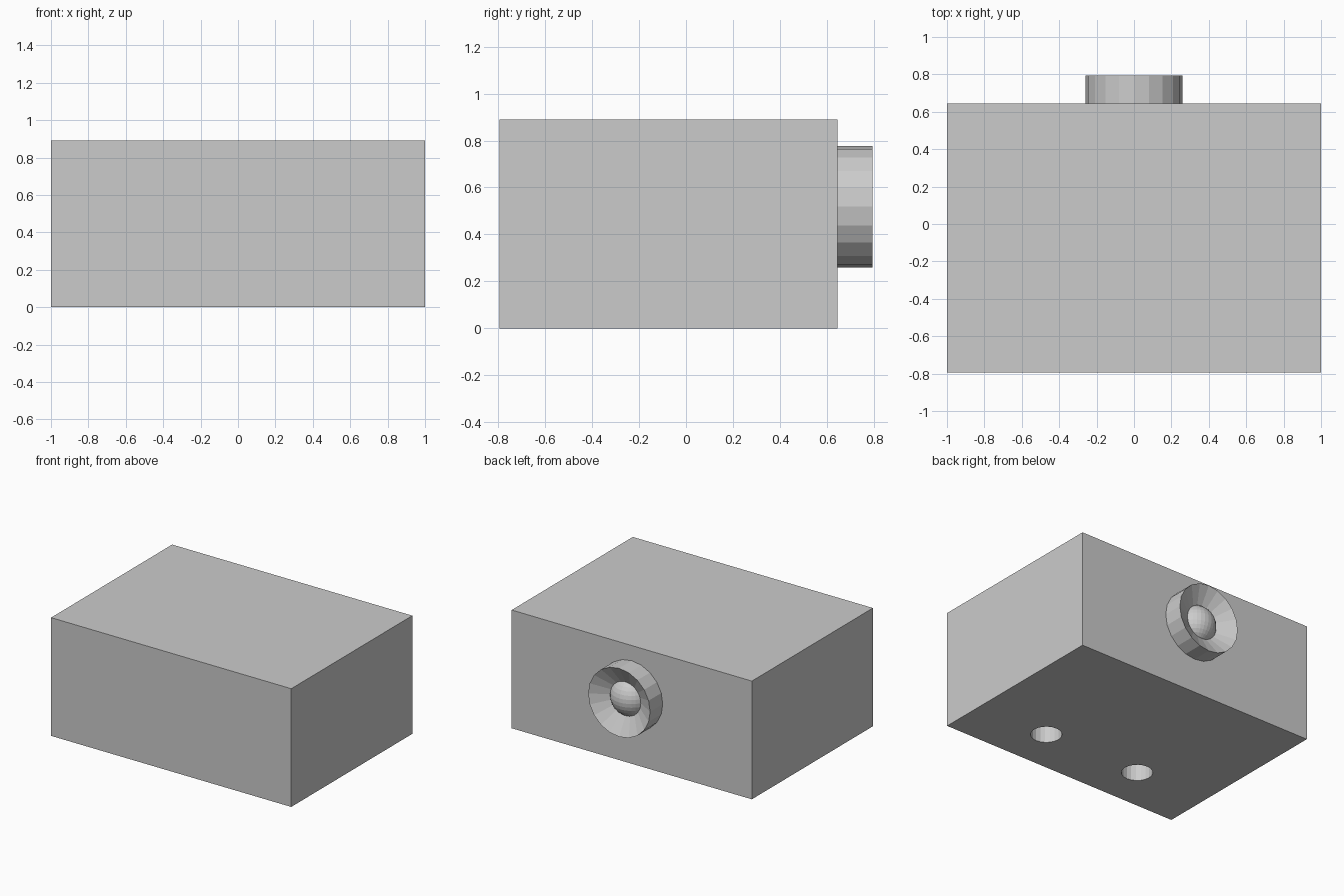
import bpy, bmesh, math
from mathutils import Matrix

if "Cube" in bpy.data.objects:
    bpy.data.objects.remove(bpy.data.objects["Cube"])

SIDES = 20
BACK, RIM_Y, RING_R, RING_Z = 0.645, 0.795, 0.258, 0.518


def add_object(name, bm):
    bmesh.ops.recalc_face_normals(bm, faces=bm.faces)
    mesh = bpy.data.meshes.new(name)
    bm.to_mesh(mesh)
    bm.free()
    obj = bpy.data.objects.new(name, mesh)
    bpy.context.collection.objects.link(obj)
    return obj


# Main box
bm = bmesh.new()
size = (2.0, BACK + RIM_Y, 0.89)
bmesh.ops.create_cube(bm, size=1, matrix=Matrix.Translation((0, (BACK - RIM_Y) / 2, size[2] / 2))
                      @ Matrix.Diagonal((*size, 1)))
body = add_object("body", bm)

# Two round mounting holes in the underside
HOLE_DEPTH = 0.3
for side, x in (("left", -0.405), ("right", 0.405)):
    bm = bmesh.new()
    bmesh.ops.create_cone(bm, cap_ends=True, segments=SIDES, radius1=0.108, radius2=0.108,
                          depth=HOLE_DEPTH * 2, matrix=Matrix.Translation((x, -0.45, 0)))
    cutter = add_object(side + "_hole_cutter", bm)
    cutter.hide_render = True
    cutter.display_type = 'WIRE'
    cut = body.modifiers.new(side + "_hole", 'BOOLEAN')
    cut.operation = 'DIFFERENCE'
    cut.solver = 'EXACT'
    cut.object = cutter

# Round collar on the back with a conical recess
bm = bmesh.new()
base, rim = [], []
for i in range(SIDES):
    a = 2 * math.pi * i / SIDES
    x, z = RING_R * math.sin(a), RING_Z + RING_R * math.cos(a)
    base.append(bm.verts.new((x, BACK, z)))
    rim.append(bm.verts.new((x, RIM_Y, z)))
apex = bm.verts.new((0, BACK + 0.001, RING_Z))
bm.faces.new(base)
for i in range(SIDES):
    j = (i + 1) % SIDES
    bm.faces.new((base[i], base[j], rim[j], rim[i]))
    bm.faces.new((rim[i], rim[j], apex))
add_object("collar", bm)

# Ball seated in the recess
bm = bmesh.new()
bmesh.ops.create_uvsphere(bm, u_segments=32, v_segments=16, radius=0.148,
                          matrix=Matrix.Translation((0, BACK, RING_Z)))
add_object("ball", bm)
